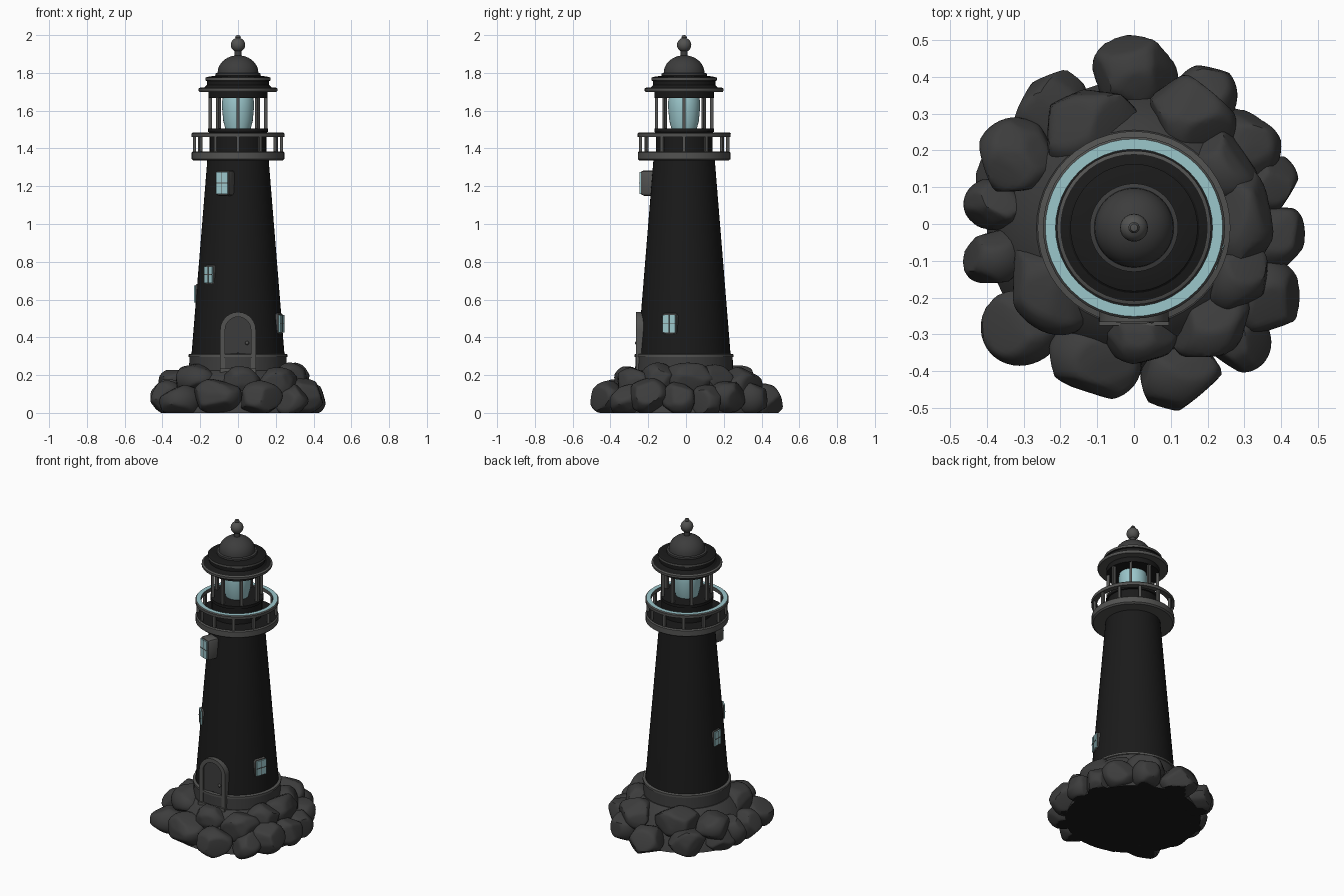
import bpy, bmesh, math, random
from mathutils import Vector, Matrix

if "Cube" in bpy.data.objects:
    bpy.data.objects.remove(bpy.data.objects["Cube"])

random.seed(7)
CY = -0.01  # tower axis in y


def material(name, rgb):
    m = bpy.data.materials.new(name)
    m.diffuse_color = (*rgb, 1)
    m.use_nodes = True
    m.node_tree.nodes["Principled BSDF"].inputs["Base Color"].default_value = m.diffuse_color
    return m


ROCK = material("rock grey", (0.046, 0.046, 0.046))
DARK = material("tower black", (0.0105, 0.0105, 0.0105))
TRIM = material("trim grey", (0.085, 0.085, 0.082))
TEAL = material("pale teal", (0.33, 0.57, 0.60))


def finish(name, bm, mats, rule=None):
    bmesh.ops.remove_doubles(bm, verts=bm.verts, dist=1e-5)
    bmesh.ops.recalc_face_normals(bm, faces=bm.faces)
    bm.normal_update()
    if rule:
        for f in bm.faces:
            f.material_index = rule(f)
    me = bpy.data.meshes.new(name)
    bm.to_mesh(me)
    bm.free()
    for m in mats:
        me.materials.append(m)
    ob = bpy.data.objects.new(name, me)
    bpy.context.collection.objects.link(ob)
    return ob


def upward(f):
    return 1 if f.normal.z > 0.9 else 0


def underside(f):
    return 1 if max(v.co.z for v in f.verts) < 0.001 else 0


def lathe(name, pts, mats, rule=None, closed=False, n=48):
    """Turn a (radius, height) profile around the tower axis."""
    bm = bmesh.new()
    rings = [[bm.verts.new((r * math.cos(2 * math.pi * i / n), CY + r * math.sin(2 * math.pi * i / n), z))
              for i in range(n)] if r > 0 else [bm.verts.new((0, CY, z))] * n for r, z in pts]
    pairs = list(zip(rings, rings[1:])) + ([(rings[-1], rings[0])] if closed else [])
    for a, b in pairs:
        for i in range(n):
            j = (i + 1) % n
            bm.faces.new(list(dict.fromkeys((a[i], a[j], b[j], b[i]))))
    return finish(name, bm, mats, rule)


def box(name, size, matrix, mat, bevel=0.0):
    bm = bmesh.new()
    bmesh.ops.create_cube(bm, size=1, matrix=Matrix.Diagonal((*size, 1)))
    if bevel:
        bmesh.ops.bevel(bm, geom=bm.edges[:], offset=bevel, segments=2, affect='EDGES', profile=0.5)
    bmesh.ops.transform(bm, matrix=matrix, verts=bm.verts)
    return finish(name, bm, [mat])


def around(angle, r, z):
    """Frame whose local x points outward from the tower axis."""
    return (Matrix.Translation((0, CY, z)) @ Matrix.Rotation(math.radians(angle), 4, 'Z')
            @ Matrix.Translation((r, 0, 0)))


# Tower body and foundation
lathe("foundation", [(0, 0), (0.40, 0), (0.37, 0.09), (0.31, 0.19), (0.265, 0.225), (0, 0.225)],
      [ROCK, DARK], underside)
lathe("base_band", [(0.262, 0.15), (0.257, 0.295), (0.262, 0.297), (0.262, 0.31), (0.24, 0.315)],
      [ROCK, TRIM], lambda f: 1 if f.calc_center_median().z > 0.2955 else 0)
lathe("tower", [(0, 0.15), (0.25, 0.15), (0.246, 0.31), (0.162, 1.345), (0, 1.345)], [DARK])

# Gallery deck, rail and posts
lathe("gallery_deck", [(0, 1.335), (0.235, 1.335), (0.245, 1.343), (0.245, 1.378), (0.238, 1.385), (0, 1.385)],
      [TRIM, DARK], upward)
lathe("gallery_rail", [(0.213, 1.46), (0.246, 1.46), (0.247, 1.478), (0.241, 1.484), (0.213, 1.484)],
      [TRIM, TEAL], upward, closed=True)
for i in range(12):
    box(f"gallery_post_{i}", (0.016, 0.016, 0.09), around(i * 30, 0.231, 1.42), TRIM)

# Lantern room
lathe("lantern_base", [(0, 1.38), (0.15, 1.38), (0.15, 1.485), (0.158, 1.487), (0.158, 1.505), (0, 1.505)],
      [DARK])
lathe("lantern_lens", [(0, 1.5), (0.066, 1.5), (0.078, 1.545), (0.084, 1.61), (0.084, 1.65), (0.078, 1.68),
                       (0, 1.68)], [TEAL])
for i in range(8):
    box(f"lantern_post_{i}", (0.018, 0.016, 0.19), around(i * 45, 0.146, 1.59), TRIM)
lathe("lantern_head", [(0, 1.668), (0.157, 1.668), (0.157, 1.705), (0, 1.705)], [DARK])

# Roof: eave, drum, dome and finial
lathe("eave", [(0, 1.70), (0.205, 1.70), (0.209, 1.706), (0.209, 1.717), (0.20, 1.722), (0, 1.726)],
      [TRIM, DARK], upward)
lathe("roof_drum", [(0.18, 1.72), (0.165, 1.735), (0.165, 1.757), (0.173, 1.76), (0.173, 1.775),
                    (0.155, 1.78), (0.12, 1.785), (0, 1.785)], [DARK, TRIM],
      lambda f: 1 if 1.76 < f.calc_center_median().z < 1.776 else 0)
dome = [(0.108 * math.cos(t * math.pi / 18), 1.80 + 0.093 * math.sin(t * math.pi / 18)) for t in range(9)]
lathe("dome", [(0.12, 1.78), (0.12, 1.797), (0.108, 1.80)] + dome + [(0.018, 1.915), (0, 1.915)], [ROCK])
ball = [(0.038 * math.sin(t * math.pi / 10), 1.948 - 0.038 * math.cos(t * math.pi / 10)) for t in range(10)]
lathe("finial", ball + [(0.011, 1.98), (0.015, 1.988), (0.01, 1.998), (0, 2.0)], [TRIM], n=24)


# Door with arched frame
def arch(w, z0, zs, n=14):
    return ([(-w, z0)] + [(-w * math.cos(math.pi * i / n), zs + w * math.sin(math.pi * i / n))
                          for i in range(n + 1)] + [(w, z0)])


def arch_solid(name, outer, inner, y0, y1, mat):
    bm = bmesh.new()

    def loop(pts, y):
        return [bm.verts.new((x, y, z)) for x, z in pts]

    of, ob = loop(outer, y1), loop(outer, y0)
    if inner:
        nf, nb = loop(inner, y1), loop(inner, y0)
        cycles = [of, ob, nb, nf, of]
        for a, b in zip(cycles, cycles[1:]):
            for i in range(len(a) - 1):
                bm.faces.new((a[i], a[i + 1], b[i + 1], b[i]))
        bm.faces.new((of[0], ob[0], nb[0], nf[0]))
        bm.faces.new((of[-1], ob[-1], nb[-1], nf[-1]))
    else:
        bm.faces.new(of)
        bm.faces.new(ob)
        for i in range(len(of)):
            j = (i + 1) % len(of)
            bm.faces.new((of[i], of[j], ob[j], ob[i]))
    return finish(name, bm, [mat])


arch_solid("door_frame", arch(0.094, 0.22, 0.44), arch(0.068, 0.22, 0.44), -0.19, -0.266, TRIM)
arch_solid("door", arch(0.07, 0.22, 0.44), None, -0.19, -0.255, ROCK)
box("door_step", (0.19, 0.08, 0.02), Matrix.Translation((0, -0.235, 0.225)), TRIM)
bm = bmesh.new()
bmesh.ops.create_uvsphere(bm, u_segments=12, v_segments=8, radius=0.01,
                          matrix=Matrix.Translation((0.048, -0.26, 0.37)))
finish("door_knob", bm, [TRIM])

# Windows: angle, outer radius, height, width, tallness
for i, (a, r, z, w, h) in enumerate([(-111, 0.236, 1.217, 0.086, 0.135),
                                     (-135, 0.220, 0.732, 0.078, 0.108),
                                     (-19, 0.243, 0.472, 0.090, 0.115),
                                     (178, 0.227, 0.63, 0.080, 0.11)]):
    box(f"window_frame_{i}", (0.10, w, h), around(a, r - 0.05, z), TRIM, 0.018)
    box(f"window_pane_{i}", (0.008, w - 0.02, h - 0.02), around(a, r, z), TEAL)
    box(f"window_bar_{i}", (0.008, 0.004, h - 0.02), around(a, r + 0.002, z), TRIM)
    box(f"window_crossbar_{i}", (0.008, w - 0.02, 0.004), around(a, r + 0.002, z), TRIM)


# Rocks: rounded boulders with random flat cuts
def rock(i, c, s):
    bm = bmesh.new()
    bmesh.ops.create_icosphere(bm, subdivisions=4, radius=1.1)
    cuts = [(Vector([random.gauss(0, 1) for _ in range(3)]).normalized(), random.uniform(0.8, 0.95))
            for _ in range(13)]
    yaw = Matrix.Rotation(math.atan2(c[1], c[0]), 3, 'Z')
    for v in bm.verts:
        for n, d in cuts:
            over = v.co.dot(n) - d
            if over > 0:
                v.co -= n * over * 0.82
        v.co = yaw @ Vector((v.co.x * s[0], v.co.y * s[1], v.co.z * s[2])) + Vector(c)
        v.co.z = max(v.co.z, 0)
    finish(f"rock_{i}", bm, [ROCK, DARK], underside)


outer = [(0, .40, .11, .11), (.19, .34, .09, .08), (.29, .21, .10, .10), (.36, .11, .08, .08),
         (.37, -.03, .09, .09), (.35, -.20, .10, .10), (.28, -.31, .09, .08), (.12, -.40, .10, .11),
         (-.11, -.37, .10, .12), (-.30, -.27, .11, .10), (-.375, -.09, .085, .08), (-.37, .05, .085, .07),
         (-.33, .13, .09, .10), (-.22, .31, .10, .11)]
upper = [(.15, .29, .10, .12), (-.12, .27, .10, .14), (.29, .02, .085, .15), (.21, -.27, .10, .11),
         (.01, -.29, .09, .10), (-.23, -.17, .10, .13), (-.32, .18, .10, .10), (.24, .15, .08, .11),
         (.28, -.14, .08, .10)]
for i, (x, y, a, b) in enumerate(outer):
    rock(i, (x, y, 0.06 + 0.015 * (i % 3)), (a, b, 0.088))
for i, (x, y, a, b) in enumerate(upper):
    rock(100 + i, (x, y, 0.15 + 0.012 * (i % 3)), (a, b, 0.085))

# Smooth shading with sharp edges kept
bpy.ops.object.select_all(action='SELECT')
bpy.context.view_layer.objects.active = bpy.data.objects["tower"]
bpy.ops.object.shade_smooth_by_angle(angle=math.radians(32))
